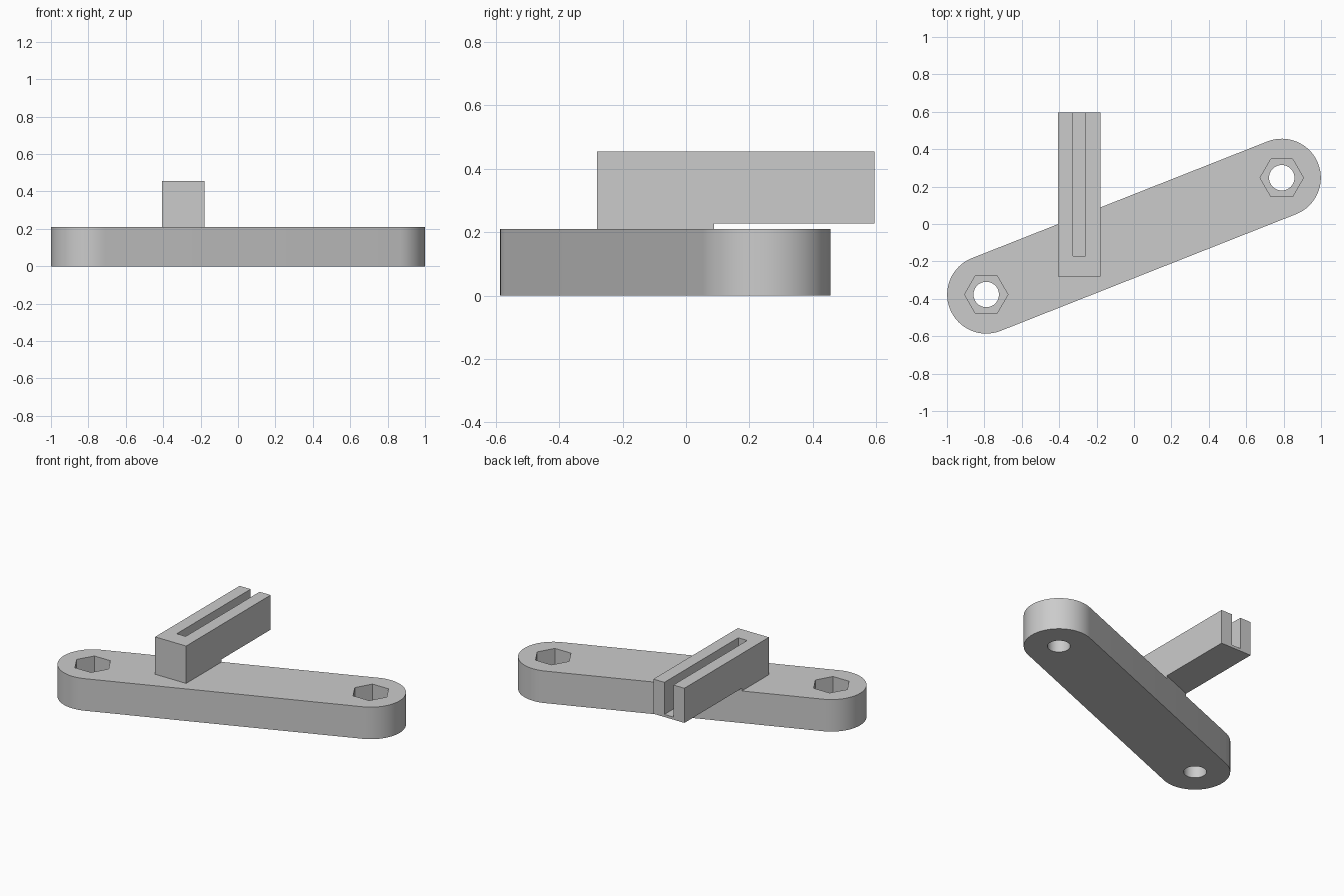
import bpy, bmesh, math

cube = bpy.data.objects.get("Cube")
if cube:
    bpy.data.objects.remove(cube)

grey = bpy.data.materials.new("plain grey")
grey.use_nodes = True
grey.diffuse_color = (0.6, 0.6, 0.6, 1)
grey.node_tree.nodes["Principled BSDF"].inputs["Base Color"].default_value = (0.6, 0.6, 0.6, 1)

ENDS = [(-0.79, -0.377), (0.79, 0.247)]
RADIUS, BAR_TOP = 0.209, 0.21
BLOCK_X, BLOCK_Y = (-0.405, -0.18), (-0.28, 0.595)
BLOCK_Z = (0.228, 0.455)
TILT = math.atan2(ENDS[1][1] - ENDS[0][1], ENDS[1][0] - ENDS[0][0])


def prism(name, outline, z0, z1):
    """Extrude a flat outline between two heights."""
    bm = bmesh.new()
    face = bm.faces.new([bm.verts.new((x, y, z0)) for x, y in outline])
    moved = bmesh.ops.extrude_face_region(bm, geom=[face])["geom"]
    bmesh.ops.translate(bm, vec=(0, 0, z1 - z0),
                        verts=[v for v in moved if isinstance(v, bmesh.types.BMVert)])
    bmesh.ops.recalc_face_normals(bm, faces=bm.faces)
    mesh = bpy.data.meshes.new(name)
    bm.to_mesh(mesh)
    bm.free()
    mesh.materials.append(grey)
    obj = bpy.data.objects.new(name, mesh)
    bpy.context.collection.objects.link(obj)
    return obj


def arc(center, radius, start, sweep, steps):
    return [(center[0] + radius * math.cos(start + sweep * i / steps),
             center[1] + radius * math.sin(start + sweep * i / steps))
            for i in range(steps + 1)]


def circle(center, radius, sides):
    return arc(center, radius, 0, math.tau, sides)[:-1]


def rectangle(x, y):
    return [(x[0], y[0]), (x[1], y[0]), (x[1], y[1]), (x[0], y[1])]


def cut(obj, cutter):
    """Subtract a cutter, then remove it."""
    mod = obj.modifiers.new("cut", 'BOOLEAN')
    mod.operation, mod.solver, mod.object = 'DIFFERENCE', 'EXACT', cutter
    bpy.context.view_layer.objects.active = obj
    bpy.ops.object.modifier_apply(modifier=mod.name)
    bpy.data.objects.remove(cutter)


# Slanted bar with rounded ends
bar = prism("slanted_bar",
            arc(ENDS[1], RADIUS, TILT - math.pi / 2, math.pi, 32)
            + arc(ENDS[0], RADIUS, TILT + math.pi / 2, math.pi, 32), 0, BAR_TOP)

# Bolt holes with hexagonal nut pockets
for end in ENDS:
    cut(bar, prism("bolt_hole_cutter", circle(end, 0.068, 40), -0.1, 0.3))
    cut(bar, prism("nut_pocket_cutter", circle(end, 0.116, 6), 0.08, 0.3))

# Slotted block, open at the back
block = prism("slotted_block", rectangle(BLOCK_X, BLOCK_Y), *BLOCK_Z)
cut(block, prism("slot_cutter", rectangle((-0.325, -0.26), (-0.17, 0.7)), 0.245, 0.6))

# Thin pad joining block and bar, trimmed along the bar's back edge
def bar_edge(x):
    return ENDS[0][1] + (x - ENDS[0][0]) * math.tan(TILT) + RADIUS / math.cos(TILT)

pad = prism("joining_pad",
            [(BLOCK_X[0], BLOCK_Y[0]), (BLOCK_X[1], BLOCK_Y[0]),
             (BLOCK_X[1], bar_edge(BLOCK_X[1])), (BLOCK_X[0], bar_edge(BLOCK_X[0]))],
            BAR_TOP, BLOCK_Z[0])

# Smooth curves, sharp corners
for obj in (bar, block, pad):
    bpy.ops.object.select_all(action='DESELECT')
    obj.select_set(True)
    bpy.context.view_layer.objects.active = obj
    bpy.ops.object.shade_smooth_by_angle(angle=math.radians(30))
